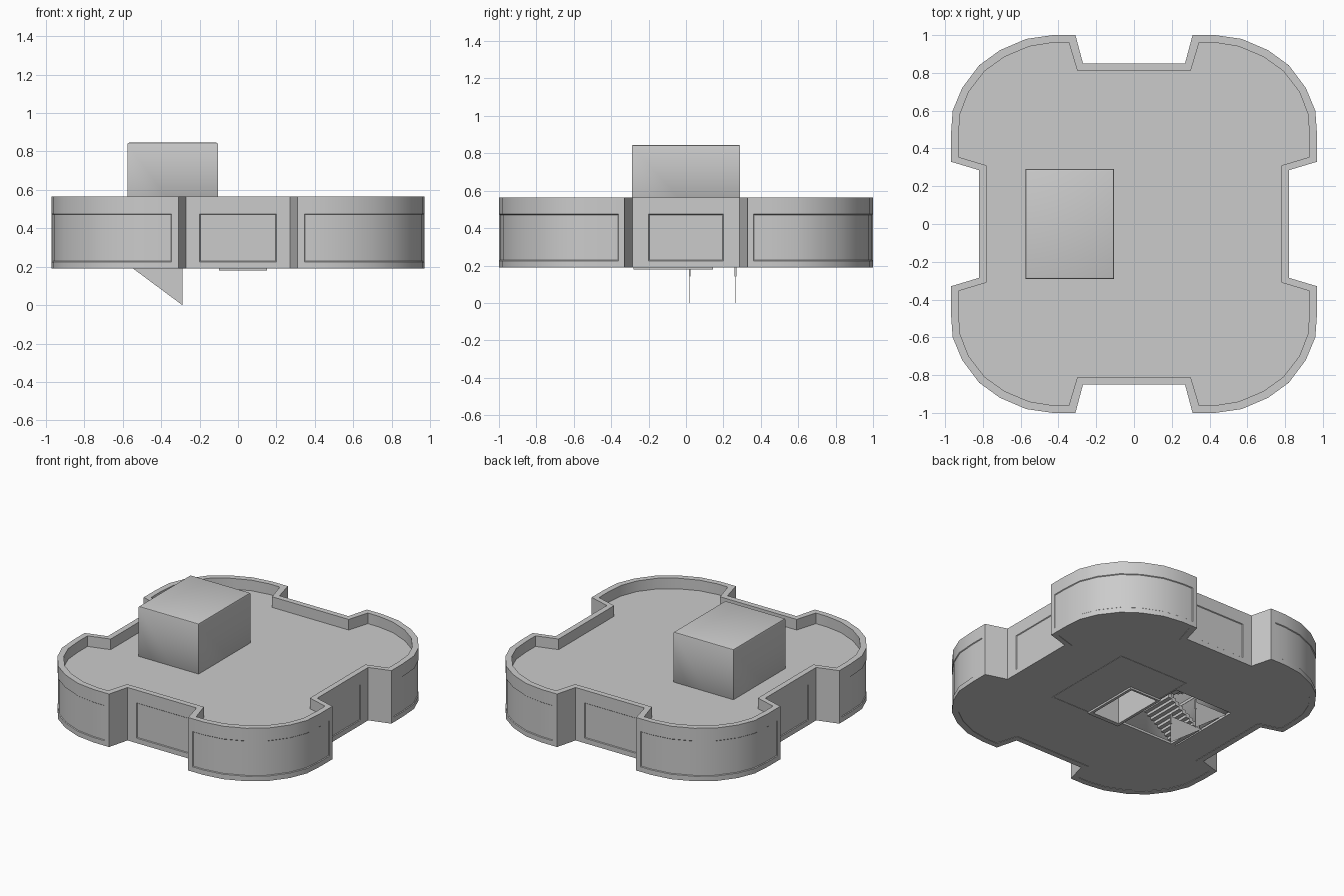
import bpy, bmesh

if "Cube" in bpy.data.objects:
    bpy.data.objects.remove(bpy.data.objects["Cube"])

# Quarter outlines (first quadrant, counter-clockwise)
OUTER = [(.82, .2), (.82, .285), (.97, .33), (.97, .36), (.97, .46), (.96, .6), (.91, .72), (.82, .84),
         (.71, .92), (.57, .98), (.43, 1), (.345, 1), (.31, 1), (.27, .85), (.2, .85)]
INNER = [(.78, .2), (.78, .31), (.93, .355), (.93, .38), (.93, .46), (.92, .585), (.875, .70), (.79, .81),
         (.685, .885), (.555, .94), (.43, .96), (.37, .96), (.345, .96), (.30, .81), (.2, .81)]
N = len(OUTER)


def full(q):
    r = q[::-1]
    return (q + [(-x, y) for x, y in r] + [(-x, -y) for x, y in q] + [(x, -y) for x, y in r])


def finish(bm, name, smooth=False):
    bmesh.ops.recalc_face_normals(bm, faces=bm.faces[:])
    me = bpy.data.meshes.new(name)
    bm.to_mesh(me)
    bm.free()
    ob = bpy.data.objects.new(name, me)
    bpy.context.collection.objects.link(ob)
    bpy.ops.object.select_all(action='DESELECT')
    ob.select_set(True)
    bpy.context.view_layer.objects.active = ob
    if smooth:
        bpy.ops.object.shade_smooth_by_angle()
    return ob


def box(name, x0, x1, y0, y1, z0, z1, open_bottom=False, bevel=0):
    bm = bmesh.new()
    bmesh.ops.create_cube(bm, size=1)
    for v in bm.verts:
        v.co = ((x0 + x1) / 2 + v.co.x * (x1 - x0), (y0 + y1) / 2 + v.co.y * (y1 - y0),
                (z0 + z1) / 2 + v.co.z * (z1 - z0))
    if bevel:
        top = [e for e in bm.edges if all(v.co.z > z1 - 1e-4 for v in e.verts)]
        bmesh.ops.bevel(bm, geom=top, offset=bevel, segments=2, affect='EDGES', profile=.5)
    if open_bottom:
        low = [f for f in bm.faces if all(v.co.z < z0 + 1e-4 for v in f.verts)]
        bmesh.ops.delete(bm, geom=low, context='FACES')
    return finish(bm, name, bool(bevel))


def prism(name, pts, z0, z1, axis='z'):
    put = (lambda a, b, c: (a, b, c)) if axis == 'z' else (lambda a, b, c: (a, c, b))
    bm = bmesh.new()
    lo = [bm.verts.new(put(a, b, z0)) for a, b in pts]
    hi = [bm.verts.new(put(a, b, z1)) for a, b in pts]
    bm.faces.new(lo)
    bm.faces.new(hi)
    for i in range(len(pts)):
        j = (i + 1) % len(pts)
        bm.faces.new((lo[i], lo[j], hi[j], hi[i]))
    return finish(bm, name)


def cut(ob, *dims):
    c = box("cutter", *dims)
    c.hide_render = True
    m = ob.modifiers.new("cut", 'BOOLEAN')
    m.operation, m.object, m.solver = 'DIFFERENCE', c, 'EXACT'
    bpy.context.view_layer.objects.active = ob
    bpy.ops.object.modifier_apply(modifier="cut")
    bpy.data.objects.remove(c)


# Outer wall with parapet, interior face and recessed windows
bm = bmesh.new()
out, inn = full(OUTER), full(INNER)
levels = [(out, .19), (out, .225), (out, .475), (out, .565), (inn, .565), (inn, .19)]
rings = [[bm.verts.new((x, y, z)) for x, y in p] for p, z in levels]
n = len(out)
windows = {}
for k in range(len(rings)):
    a, b = rings[k], rings[(k + 1) % len(rings)]
    for i in range(n):
        j = (i + 1) % n
        f = bm.faces.new((a[i], a[j], b[j], b[i]))
        q, e = divmod(i, N)
        if k == 1 and (3 <= e <= 10 or e == N - 1):
            windows.setdefault((q, e == N - 1), []).append(f)
bmesh.ops.recalc_face_normals(bm, faces=bm.faces[:])
for faces in windows.values():
    bmesh.ops.inset_region(bm, faces=faces, thickness=.004, depth=-.005, use_even_offset=True)
finish(bm, "outer_wall", True)

# Floor and roof slabs with stair and lift openings
floor = prism("floor_slab", inn, .193, .21)
cut(floor, -.56, -.10, -.25, .30, .1, .3)
cut(floor, -.08, .13, -.25, .13, .1, .3)
roof = prism("roof_deck", inn, .472, .49)
cut(roof, -.565, -.115, -.28, .28, .4, .6)

# Stair house rising through the roof
house = box("stair_house", -.575, -.105, -.29, .29, .21, .845, True, .008)
m = house.modifiers.new("thickness", 'SOLIDIFY')
m.thickness, m.offset = .012, -1

# Lift shaft and its lip under the floor
box("lift_shaft", -.08, .13, -.25, .13, .2, .472, True)
lip = box("lift_lip", -.10, .15, -.28, .145, .18, .195)
cut(lip, -.08, .13, -.25, .13, .1, .3)

# Footprint strips of the room below
for x0, x1, y0, y1 in [(.15, .45, -.285, -.275), (.44, .45, -.285, .41),
                       (-.10, .45, .40, .41), (-.10, -.09, .145, .41)]:
    box("room_footprint", x0, x1, y0, y1, .191, .2)


# Two stepped flights and the landing between them
def flight(name, xa, za, xb, zb, y0, y1, steps=9):
    dx, dz = (xb - xa) / steps, (zb - za) / steps
    top, low = [], []
    for i in range(steps):
        top += [(xa + i * dx, za + (i + 1) * dz), (xa + (i + 1) * dx, za + (i + 1) * dz)]
        low += [(xa + i * dx, za + i * dz - .012), (xa + (i + 1) * dx, za + i * dz - .012)]
    prism(name, top + low[::-1], y0, y1, 'y')


flight("lower_flight", -.55, .205, -.29, .375, -.25, 0)
box("landing", -.29, -.117, -.25, .27, .362, .375)
flight("upper_flight", -.29, .375, -.55, .49, .02, .27, 8)

# Side panels and rail ends of the flight leading down
for y in (.02, .265):
    prism("stair_side_panel", [(-.55, .193), (-.29, .193), (-.29, 0)], y - .001, y + .001, 'y')
    box("rail_end", -.30, -.29, y - .005, y + .005, .14, .21)
